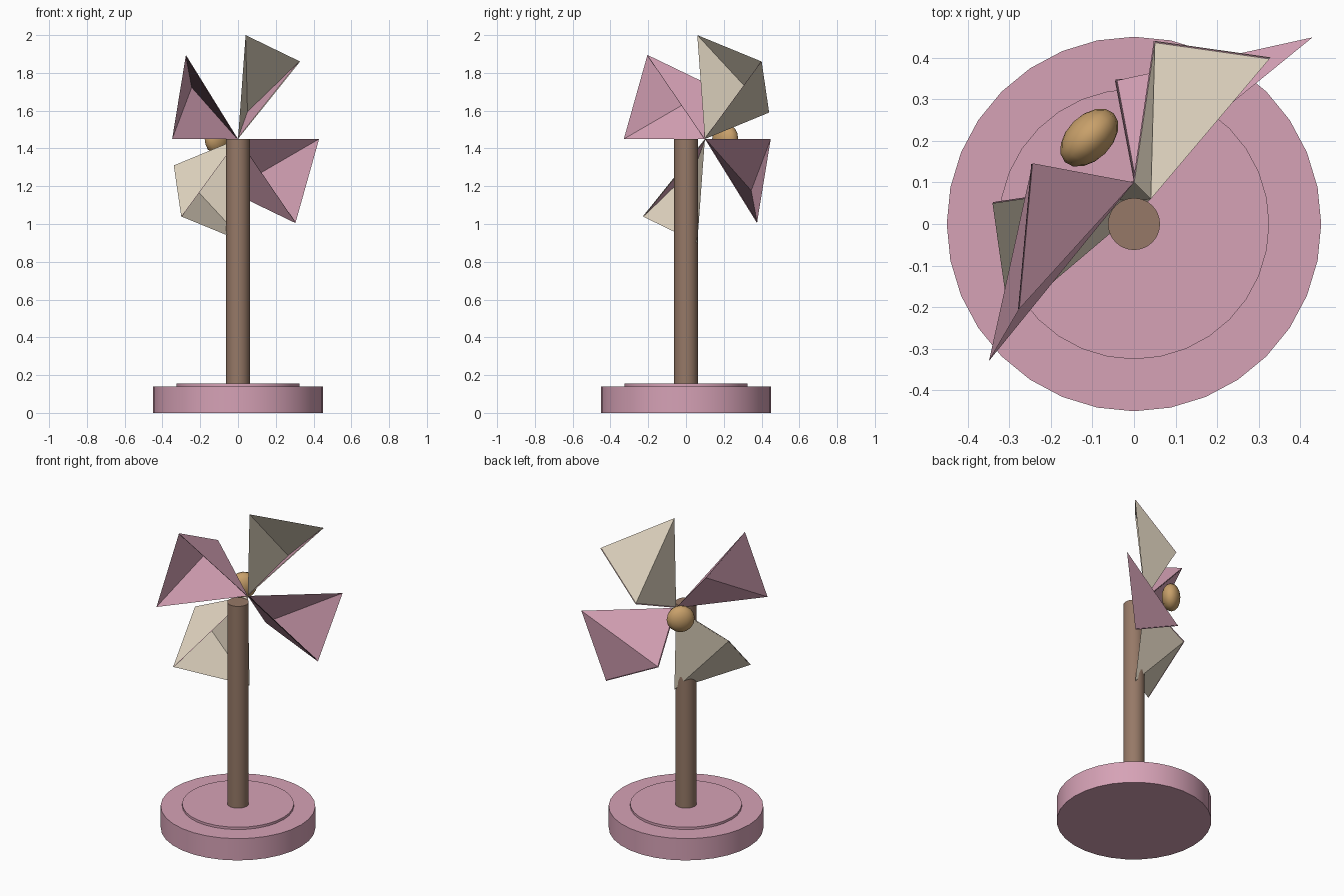
import bpy, bmesh, math
from mathutils import Vector, Matrix

if "Cube" in bpy.data.objects:
    bpy.data.objects.remove(bpy.data.objects["Cube"], do_unlink=True)


def material(name, rgb):
    """Flat material from sRGB bytes, stored as linear values."""
    lin = [((c / 255 + 0.055) / 1.055) ** 2.4 for c in rgb] + [1.0]
    m = bpy.data.materials.new(name)
    m.use_nodes = True
    m.diffuse_color = lin
    bsdf = next(n for n in m.node_tree.nodes if n.type == 'BSDF_PRINCIPLED')
    bsdf.inputs["Base Color"].default_value = lin
    return m


PINK = material("pink", (214, 162, 182))
CREAM = material("cream", (222, 210, 190))
BROWN = material("wood brown", (150, 121, 103))
GOLD = material("gold", (200, 160, 106))
MAUVE = material("dark mauve", (104, 78, 89))


def finish(obj, name, mat):
    obj.name = name
    obj.data.materials.append(mat)
    bpy.ops.object.shade_smooth_by_angle(angle=math.radians(40))


def disc(name, radius, z0, z1, mat):
    bpy.ops.mesh.primitive_cylinder_add(vertices=32, radius=radius, depth=z1 - z0,
                                        location=(0, 0, (z0 + z1) / 2))
    finish(bpy.context.object, name, mat)


# Stand: wide foot, thin raised disc, pole
disc("base", 0.45, 0.0, 0.14, PINK)
disc("base_plate", 0.325, 0.14, 0.155, PINK)
disc("pole", 0.0625, 0.15, 1.45, BROWN)

# Wheel frame: local x runs across the wheel, local y along its axle
HUB = Vector((0, 0.10, 1.45))
FRAME = Matrix.Translation(HUB) @ Matrix.Rotation(math.radians(45), 4, 'Z')

# Flattened hub knob, its poles on the axle
bpy.ops.mesh.primitive_uv_sphere_add(segments=16, ring_count=8, radius=1)
knob = bpy.context.object
knob.data.transform(Matrix.Diagonal((0.083, 0.083, 0.054, 1)))
knob.data.transform(Matrix.Rotation(math.radians(90), 4, 'X'))
knob.data.transform(Matrix.Translation((0, 0.152, 0)))
knob.data.transform(FRAME)
finish(knob, "hub_knob", GOLD)


def sheet(name, points, faces, turn, mat):
    mesh = bpy.data.meshes.new(name)
    mesh.from_pydata([FRAME @ (turn @ p) for p in points], [], faces)
    obj = bpy.data.objects.new(name, mesh)
    bpy.context.collection.objects.link(obj)
    mesh.materials.append(mat)
    return obj


# Folded blade: hub, tip, outer corner, back corner; the front stays open
centre = Vector((0, 0, 0))
tip = Vector((0, -0.057, 0.55))
corner = Vector((0.445, -0.02, 0.41))
back = Vector((0.276, 0.205, 0.14))
fold = [centre, tip, corner, back]
fold_faces = [(1, 2, 3), (0, 1, 3), (0, 3, 2)]

# Lining plate lies just inside the trailing face
inward = corner.cross(back).normalized()
lining = [p + inward * 0.004 for p in (centre, corner, back)]

names = ["top", "left", "bottom", "right"]
for i, side in enumerate(names):
    turn = Matrix.Rotation(math.radians(90 * i), 4, 'Y')
    outer, inner = (CREAM, PINK) if i % 2 == 0 else (PINK, MAUVE)
    sheet(side + "_blade", fold, fold_faces, turn, outer)
    sheet(side + "_blade_lining", lining, [(0, 1, 2)], turn, inner)
